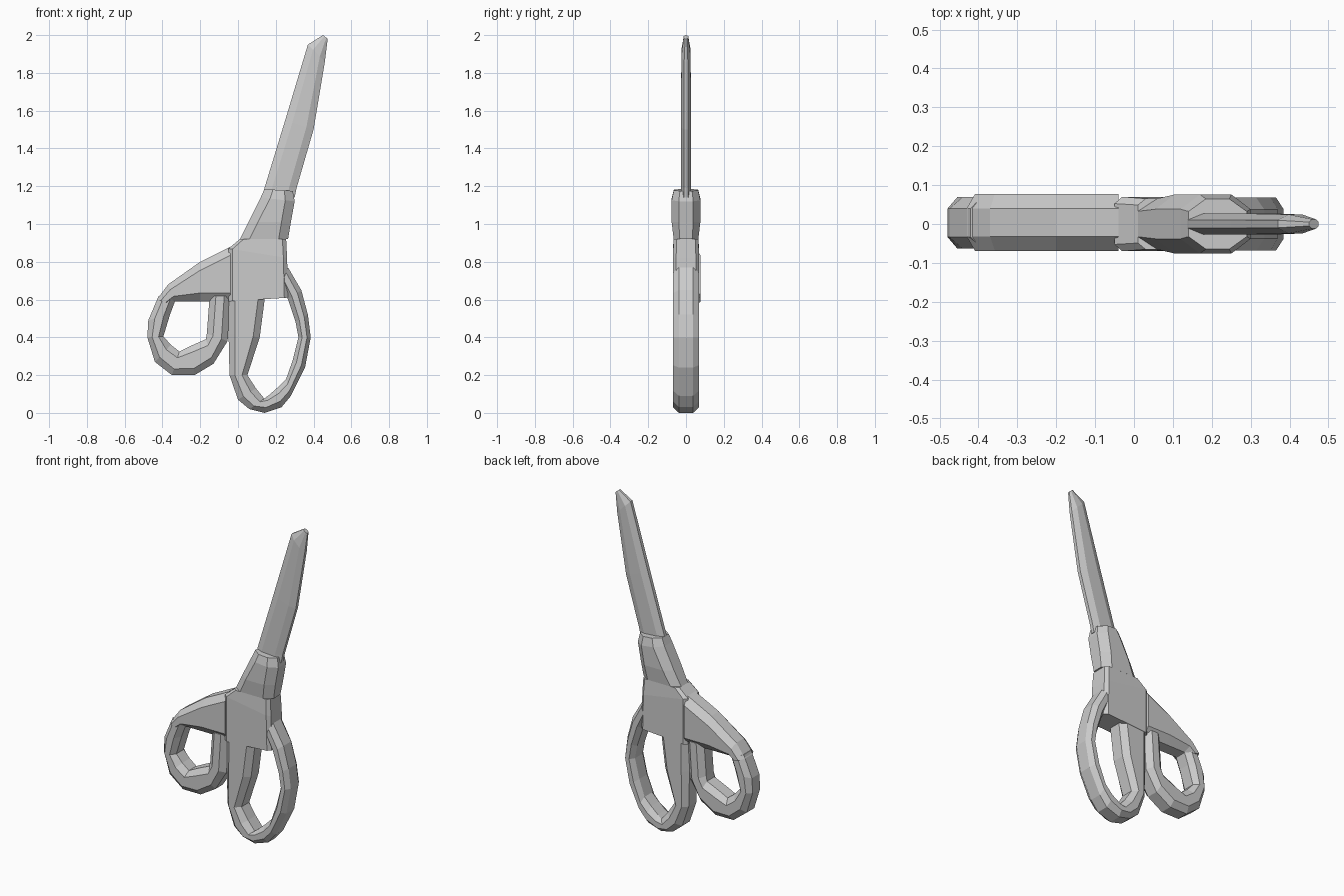
import bpy
import bmesh

cube = bpy.data.objects.get("Cube")
if cube:
    bpy.data.objects.remove(cube, do_unlink=True)


def make_material(name, colour):
    mat = bpy.data.materials.new(name)
    mat.use_nodes = True
    mat.diffuse_color = colour
    mat.node_tree.nodes["Principled BSDF"].inputs["Base Color"].default_value = colour
    return mat


GREY = make_material("light grey", (0.6, 0.6, 0.6, 1))


def cross_section(outer, inner, depth, inset, edge):
    """Eight-sided section between two edge points, chamfered front and back."""
    (ox, oz), (ix, iz) = outer, inner
    width = ((ix - ox) ** 2 + (iz - oz) ** 2) ** 0.5
    t = min(inset / width, 0.3)
    side = depth * edge
    ring = [(0, -side), (t, -depth), (1 - t, -depth), (1, -side),
            (1, side), (1 - t, depth), (t, depth), (0, side)]
    return [(ox + (ix - ox) * a, y, oz + (iz - oz) * a) for a, y in ring]


def loft(name, pairs, depth=0.068, inset=0.035, edge=0.55, shift=0.0, scale=None):
    """Faceted solid running through pairs of edge points in the XZ plane."""
    bm = bmesh.new()
    rings = []
    for i, (outer, inner) in enumerate(pairs):
        d = depth * (scale[i] if scale else 1)
        pts = cross_section(outer, inner, d, inset, edge)
        rings.append([bm.verts.new((x, y + shift, z)) for x, y, z in pts])
    for a, b in zip(rings, rings[1:]):
        n = len(a)
        for k in range(n):
            bm.faces.new((a[k], a[(k + 1) % n], b[(k + 1) % n], b[k]))
    bm.faces.new(rings[0][::-1])
    bm.faces.new(rings[-1])
    bmesh.ops.recalc_face_normals(bm, faces=bm.faces)
    mesh = bpy.data.meshes.new(name)
    bm.to_mesh(mesh)
    bm.free()
    mesh.materials.append(GREY)
    obj = bpy.data.objects.new(name, mesh)
    bpy.context.collection.objects.link(obj)
    return obj


# Closed blades, tapering to a slanted tip
loft("blades", [
    ((0.13, 1.14), (0.3, 1.14)),
    ((0.14, 1.19), (0.31, 1.19)),
    ((0.25, 1.55), (0.4, 1.5)),
    ((0.37, 1.95), (0.46, 1.86)),
    ((0.45, 2), (0.475, 1.98)),
], depth=0.027, inset=0.04, edge=0.4, scale=[1, 1, 1, 0.9, 0.45])

# Collar that grips the blades
loft("collar", [
    ((0.01, 0.92), (0.265, 0.92)),
    ((0.055, 1.01), (0.28, 1.01)),
    ((0.12, 1.14), (0.3, 1.12)),
    ((0.14, 1.185), (0.29, 1.175)),
], depth=0.076, inset=0.05, edge=0.5, scale=[0.86, 1, 1, 0.85])

# Broad pivot body
loft("pivot_body", [
    ((-0.05, 0.59), (0.265, 0.61)),
    ((-0.05, 0.87), (0.26, 0.82)),
    ((0.01, 0.92), (0.255, 0.92)),
], depth=0.07, inset=0.02, edge=0.75, scale=[1, 1, 0.93])

# Arm sweeping from the body to the small finger loop
loft("small_loop_arm", [
    ((-0.04, 0.88), (-0.04, 0.59)),
    ((-0.2, 0.8), (-0.2, 0.59)),
    ((-0.37, 0.68), (-0.33, 0.59)),
    ((-0.43, 0.6), (-0.36, 0.58)),
], depth=0.073, inset=0.045, edge=0.5, shift=0.004)

# Small finger loop
loft("small_loop", [
    ((-0.42, 0.62), (-0.33, 0.6)),
    ((-0.475, 0.49), (-0.36, 0.52)),
    ((-0.48, 0.4), (-0.395, 0.405)),
    ((-0.44, 0.27), (-0.355, 0.36)),
    ((-0.35, 0.2), (-0.31, 0.325)),
    ((-0.23, 0.2), (-0.25, 0.355)),
    ((-0.13, 0.26), (-0.17, 0.39)),
    ((-0.055, 0.38), (-0.165, 0.42)),
    ((-0.04, 0.62), (-0.15, 0.62)),
], depth=0.066, shift=0.003)

# Large loop: central shaft, rounded base and outer bow
loft("large_loop", [
    ((-0.05, 0.63), (0.145, 0.63)),
    ((-0.05, 0.42), (0.115, 0.4)),
    ((-0.045, 0.2), (0.05, 0.2)),
    ((0, 0.07), (0.095, 0.13)),
    ((0.06, 0.02), (0.14, 0.075)),
    ((0.14, 0), (0.165, 0.095)),
    ((0.23, 0.03), (0.21, 0.135)),
    ((0.28, 0.09), (0.255, 0.18)),
    ((0.355, 0.24), (0.29, 0.28)),
    ((0.385, 0.4), (0.32, 0.4)),
    ((0.37, 0.52), (0.305, 0.48)),
    ((0.335, 0.65), (0.265, 0.6)),
    ((0.265, 0.77), (0.23, 0.68)),
], depth=0.068)
